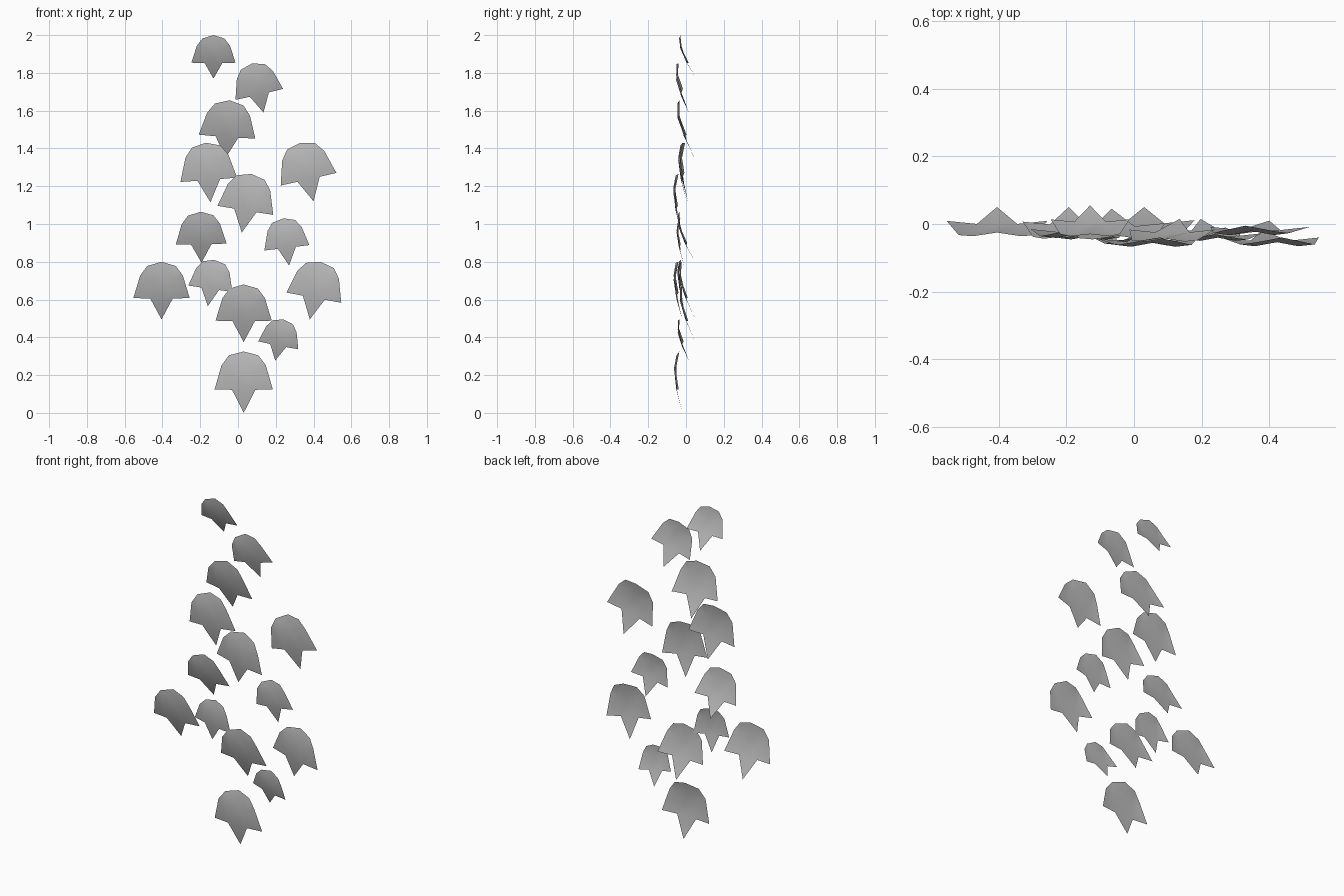
import bpy
from mathutils import Vector

cube = bpy.data.objects.get("Cube")
if cube:
    bpy.data.objects.remove(cube, do_unlink=True)

grey = bpy.data.materials.new("leaf grey")
grey.use_nodes = True
colour = (0.5, 0.5, 0.5, 1)
grey.diffuse_color = colour
shader = next(n for n in grey.node_tree.nodes if n.type == 'BSDF_PRINCIPLED')
shader.inputs["Base Color"].default_value = colour
shader.inputs["Roughness"].default_value = 0.8

# Leaf pattern: (sideways, down, depth) with unit length from top to tip
CENTRE = {
    "top": (0, 0, 0),
    "upper": (0, .24, -.06),
    "lower": (0, .6, -.08),
    "tip": (0, 1, 0),
}
SIDE = {
    "shoulder": (.24, .06, -.05),
    "outer": (.36, .22, -.08),
    "corner": (.475, .62, -.04),
    "notch": (.19, .62, -.07),
    "inner": (.21, .27, -.1),
}
# Faces of one half, mirrored for the other half
HALF_FACES = [
    ("top", "upper", "inner", "shoulder"),
    ("shoulder", "inner", "outer"),
    ("inner", "notch", "corner", "outer"),
    ("upper", "lower", "notch", "inner"),
    ("lower", "tip", "notch"),
]


def make_leaf(name, top, tip):
    """Stretch the lobed leaf pattern between its top and tip points."""
    top, tip = Vector(top), Vector(tip)
    down = tip - top
    size = down.length
    down.normalize()
    across = Vector((-down.z, 0, down.x)).normalized()
    back = down.cross(across)
    if back.y < 0:
        back.negate()

    verts, index = [], {}

    def add(key, point, sign):
        u, v, d = point
        index[key, sign] = len(verts)
        verts.append(top + size * (across * u * sign + down * v + back * d))

    for key, point in CENTRE.items():
        add(key, point, 1)
        index[key, -1] = index[key, 1]
    for sign in (1, -1):
        for key, point in SIDE.items():
            add(key, point, sign)

    faces = []
    for sign in (1, -1):
        for keys in HALF_FACES:
            face = [index[k, sign] for k in keys]
            faces.append(face if sign > 0 else face[::-1])

    mesh = bpy.data.meshes.new(name)
    mesh.from_pydata(verts, [], faces)
    mesh.materials.append(grey)
    for poly in mesh.polygons:
        poly.use_smooth = True
    mesh.update()
    leaf = bpy.data.objects.new(name, mesh)
    bpy.context.collection.objects.link(leaf)


# Top and tip of every leaf, from the highest to the lowest
LEAVES = [
    ((-.13, -.03, 2), (-.13, .055, 1.77)),
    ((.075, -.04, 1.85), (.135, .015, 1.59)),
    ((-.045, -.035, 1.655), (-.066, .045, 1.35)),
    ((-.17, -.015, 1.43), (-.146, .005, 1.115)),
    ((.33, -.005, 1.43), (.4, .01, 1.12)),
    ((.07, -.04, 1.265), (.02, -.025, .955)),
    ((-.198, -.035, 1.065), (-.193, .05, .795)),
    ((.24, -.03, 1.03), (.27, -.01, .78)),
    ((-.405, -.025, .8), (-.405, .05, .495)),
    ((-.125, -.025, .81), (-.16, -.01, .565)),
    ((.437, -.04, .8), (.38, -.02, .495)),
    ((.03, -.02, .68), (.03, .05, .375)),
    ((.24, -.035, .495), (.197, .015, .277)),
    ((.03, -.035, .325), (.03, -.02, 0)),
]
for number, (top, tip) in enumerate(LEAVES, 1):
    make_leaf(f"leaf_{number}", top, tip)
